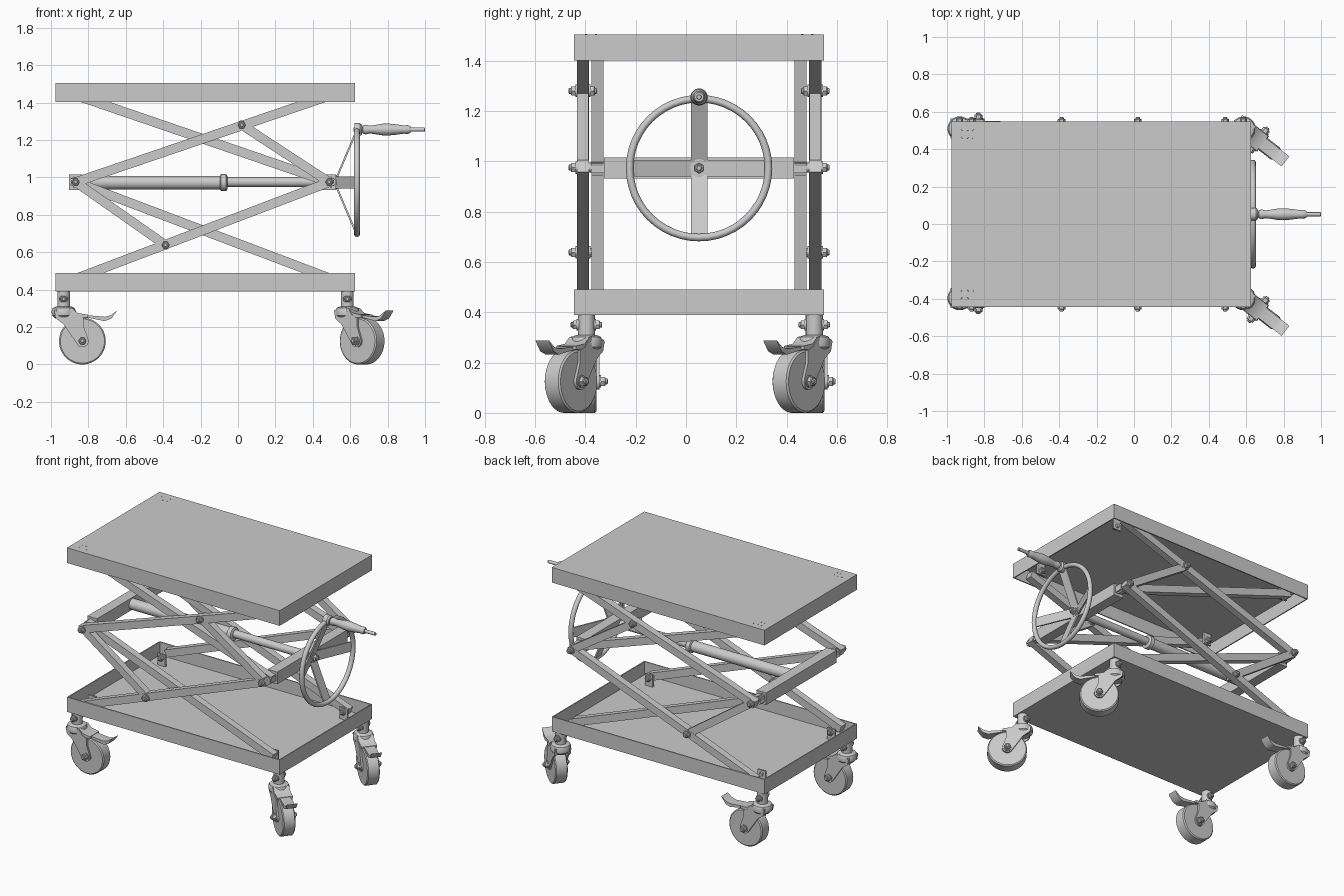
import bpy, bmesh, math
from mathutils import Matrix, Vector

if "Cube" in bpy.data.objects:
    bpy.data.objects.remove(bpy.data.objects["Cube"])

I = Matrix.Identity(4)
YC = 0.052          # centre line of the table in y
PL, PR, PZ = -0.868, 0.488, 0.975   # middle pivots


def finish(name, bm, M=I, smooth=False):
    bmesh.ops.recalc_face_normals(bm, faces=bm.faces)
    bm.transform(M)
    if smooth:
        for f in bm.faces:
            f.smooth = True
        for e in bm.edges:
            e.smooth = e.calc_face_angle(3.0) < 0.6
    me = bpy.data.meshes.new(name)
    bm.to_mesh(me)
    bm.free()
    ob = bpy.data.objects.new(name, me)
    bpy.context.collection.objects.link(ob)
    return ob


def box(name, lo, hi, M=I):
    bm = bmesh.new()
    bmesh.ops.create_cube(bm, size=1)
    for v in bm.verts:
        v.co = [lo[i] + (v.co[i] + 0.5) * (hi[i] - lo[i]) for i in range(3)]
    return finish(name, bm, M)


def beam(name, p, q, width, thick, side=(0, 1, 0)):
    """Flat bar from p to q; thick is measured along side."""
    p, q = Vector(p), Vector(q)
    x = (q - p).normalized()
    y = Vector(side)
    z = x.cross(y)
    M = Matrix((x, y, z)).transposed().to_4x4()
    M.translation = p
    return box(name, (0, -thick / 2, -width / 2), ((q - p).length, thick / 2, width / 2), M)


def axis_matrix(origin, axis):
    return Matrix.Translation(origin) @ Vector((0, 0, 1)).rotation_difference(Vector(axis)).to_matrix().to_4x4()


def lathe(name, pts, origin, axis, n=32, closed=False, M=I):
    """Turn (radius, height) points about an axis; open profiles get end caps."""
    bm = bmesh.new()
    rings = [[bm.verts.new((r * math.cos(2 * math.pi * k / n), r * math.sin(2 * math.pi * k / n), h))
              for k in range(n)] for r, h in pts]
    for i in range(len(rings) if closed else len(rings) - 1):
        a, b = rings[i], rings[(i + 1) % len(rings)]
        for k in range(n):
            bm.faces.new((a[k], a[(k + 1) % n], b[(k + 1) % n], b[k]))
    if not closed:
        bm.faces.new(rings[0])
        bm.faces.new(rings[-1])
    return finish(name, bm, M @ axis_matrix(origin, axis), True)


def prism(name, pts, y0, y1, M=I, smooth=True):
    bm = bmesh.new()
    f = bm.faces.new([bm.verts.new((x, y0, z)) for x, z in pts])
    ext = bmesh.ops.extrude_face_region(bm, geom=[f])
    for v in ext['geom']:
        if isinstance(v, bmesh.types.BMVert):
            v.co.y = y1
    return finish(name, bm, M, smooth)


def bolt(name, origin, axis, M=I, s=1.0):
    """Washer, hex head and rounded shank tip, rising from origin along axis."""
    lathe(name + "_washer", [(0.025 * s, -0.004), (0.025 * s, 0.005)], origin, axis, 20, M=M)
    lathe(name + "_head", [(0.021 * s, 0.004), (0.021 * s, 0.020 * s), (0.017 * s, 0.023 * s)], origin, axis, 6, M=M)
    lathe(name + "_tip", [(0.012 * s, -0.02), (0.012 * s, 0.029 * s), (0.008 * s, 0.032 * s)], origin, axis, 16, M=M)


def tray(name, z_floor, z_rim):
    bm = bmesh.new()
    bmesh.ops.create_cube(bm, size=1)
    up = 1 if z_rim > z_floor else -1
    for v in bm.verts:
        v.co = (-0.175 + v.co.x * 1.6, YC + v.co.y * 0.994, (z_floor + z_rim) / 2 + v.co.z * abs(z_rim - z_floor))
    top = max(bm.faces, key=lambda f: up * f.calc_center_median().z)
    bmesh.ops.inset_region(bm, faces=[top], thickness=0.011)
    ext = bmesh.ops.extrude_discrete_faces(bm, faces=[top])['faces'][0]
    for v in ext.verts:
        v.co.z = z_floor + up * 0.011
    return finish(name, bm)


# trays: open-topped base and downward-facing table top
tray("base_tray", 0.39, 0.49)
tray("table_top", 1.505, 1.402)

# scissor arms, links and pivot bolts on both sides
for s, tag in ((-1, "front"), (1, "back")):
    yo, yi = YC + s * 0.462, YC + s * 0.404
    arms = [("upper_outer_arm", yo, (PL - 0.02, PZ - 0.007), (0.52, 1.447)),
            ("lower_outer_arm", yo, (PR + 0.02, PZ + 0.007), (-0.89, 0.45)),
            ("upper_inner_arm", yi, (PR + 0.02, PZ - 0.007), (-0.89, 1.447)),
            ("lower_inner_arm", yi, (PL - 0.02, PZ + 0.007), (0.52, 0.45))]
    for n, y, a, b in arms:
        beam(f"{tag}_{n}", (a[0], y, a[1]), (b[0], y, b[1]), 0.05, 0.048)
    beam(f"{tag}_upper_link", (PR, yo, PZ), (0.02, yo, 1.28), 0.049, 0.046)
    beam(f"{tag}_lower_link", (PL, yo, PZ), (-0.387, yo, 0.638), 0.049, 0.046)
    for x, z in ((PL, PZ), (PR, PZ), (0.02, 1.28), (-0.387, 0.638)):
        bolt(f"{tag}_pivot_bolt", (x, YC + s * 0.487, z), (0, s, 0))
        if z != PZ:
            bolt(f"{tag}_pivot_nut", (x, YC + s * 0.437, z), (0, -s, 0))
        else:
            lathe(f"{tag}_pivot_pin", [(0.02, 0), (0.02, 0.12)], (x, YC + s * 0.365, z), (0, s, 0), 20)
    # arm end bolts and brackets inside the trays
    for x in (-0.87, 0.5):
        for z, z0, z1 in ((0.455, 0.395, 0.48), (1.44, 1.415, 1.5)):
            bolt(f"{tag}_end_bolt", (x, YC + s * 0.372, z), (0, -s, 0))
            ys = sorted((YC + s * 0.366, YC + s * 0.378))
            box(f"{tag}_end_bracket", (x - 0.03, ys[0], z0), (x + 0.03, ys[1], z1))
    # rivets on the table top
    for i in range(3):
        for j in range(2):
            lathe(f"{tag}_rivet", [(0.005, 0), (0.004, 0.002)],
                  (-0.92 + 0.03 * i, YC + s * (0.41 + 0.04 * j), 1.504), (0, 0, 1), 8)

# crossbars
for n, x in (("left", PL), ("right", PR)):
    box(n + "_crossbar", (x - 0.036, YC - 0.378, 0.932), (x + 0.036, YC + 0.378, 1.015))
    box(n + "_crossbar_core", (x - 0.025, YC - 0.43, 0.953), (x + 0.025, YC + 0.43, 0.997))

# telescoping screw
lathe("screw_tube", [(0.036, 0), (0.036, 0.75)], (-0.84, YC, 0.972), (1, 0, 0))
lathe("screw_collar", [(0.036, 0), (0.045, 0.006), (0.045, 0.034), (0.036, 0.04)], (-0.097, YC, 0.972), (1, 0, 0))
lathe("screw_rod", [(0.026, 0), (0.026, 0.55)], (-0.06, YC, 0.975), (1, 0, 0))

# handwheel with dished spokes
rim = [(0.276 + 0.015 * math.cos(a * math.pi / 6), 0.016 * math.sin(a * math.pi / 6)) for a in range(12)]
lathe("handwheel_rim", rim, (0.636, YC, 0.973), (1, 0, 0), 48, True)
for k in range(4):
    c, s = round(math.cos(k * math.pi / 2)), round(math.sin(k * math.pi / 2))
    p = Vector((0.525, YC + 0.02 * c, 0.973 + 0.02 * s))
    q = Vector((0.632, YC + 0.272 * c, 0.973 + 0.272 * s))
    d = (q - p).normalized()
    beam("handwheel_spoke", p, q, 0.066, 0.01, d.cross(Vector((0, -s, c))).normalized())
lathe("handwheel_hub", [(0.036, 0), (0.036, 0.02)], (0.518, YC, 0.973), (1, 0, 0))
bolt("handwheel_bolt", (0.538, YC, 0.973), (1, 0, 0))

# crank handle
lathe("handle_grip", [(0.014, 0), (0.022, 0.005), (0.026, 0.02), (0.021, 0.04), (0.023, 0.06), (0.031, 0.11),
                      (0.032, 0.14), (0.028, 0.18), (0.022, 0.225), (0.024, 0.245), (0.018, 0.258)],
      (0.663, YC, 1.256), (1, 0, 0))
lathe("handle_rod", [(0.011, 0), (0.011, 0.378), (0.008, 0.382)], (0.618, YC, 1.256), (1, 0, 0), 16)
lathe("handle_base", [(0.034, 0), (0.034, 0.03), (0.026, 0.04)], (0.622, YC, 1.256), (1, 0, 0))


def caster(tag, x, y, angle):
    M = Matrix.Translation((x, y, 0)) @ Matrix.Rotation(angle, 4, 'Z')
    fixed = Matrix.Translation((x, y, 0))
    lathe(tag + "_stem", [(0.034, 0.30), (0.034, 0.392)], (0, 0, 0), (0, 0, 1), 24, M=M)
    lathe(tag + "_swivel", [(0.045, 0.245), (0.062, 0.262), (0.065, 0.285), (0.058, 0.302), (0.04, 0.31)],
          (0, 0, 0), (0, 0, 1), M=M)
    lathe(tag + "_wheel", [(0.118, -0.04), (0.125, -0.034), (0.125, 0.034), (0.118, 0.04)],
          (0.10, 0, 0.125), (0, 1, 0), 48, M=M)
    prism(tag + "_fork_crown", [(-0.045, 0.25), (-0.05, 0.29), (0, 0.306), (0.045, 0.302), (0.075, 0.275),
                                (0.13, 0.266), (0.13, 0.252)], -0.05, 0.05, M)
    leg = [(-0.05, 0.285), (0.05, 0.295), (0.075, 0.262), (0.108, 0.248), (0.108, 0.2)]
    leg += [(0.10 + 0.033 * math.cos(math.radians(t)), 0.125 + 0.033 * math.sin(math.radians(t)))
            for t in range(20, -141, -20)]
    leg += [(0.0, 0.215), (-0.04, 0.245)]
    for s in (-1, 1):
        a, b = sorted((s * 0.041, s * 0.053))
        prism(tag + "_fork_leg", leg, a, b, M)
        bolt(tag + "_axle_bolt", (0.10, s * 0.053, 0.125), (0, s, 0), M)
        bolt(tag + "_stem_bolt", (0, s * 0.034, 0.35), (0, s, 0), fixed, 0.9)
    # brake pedal
    prism(tag + "_brake_pedal", [(0.06, 0.27), (0.14, 0.262), (0.22, 0.255), (0.25, 0.262), (0.285, 0.288),
                                 (0.28, 0.279), (0.255, 0.245), (0.22, 0.232), (0.14, 0.248), (0.06, 0.25)],
          -0.034, 0.034, M)


for s, t in ((-1, "front"), (1, "back")):
    caster(t + "_left_caster", -0.932, YC + 0.005 + s * 0.453, 0)
    caster(t + "_right_caster", 0.585, YC + 0.005 + s * 0.453, math.radians(-38))
